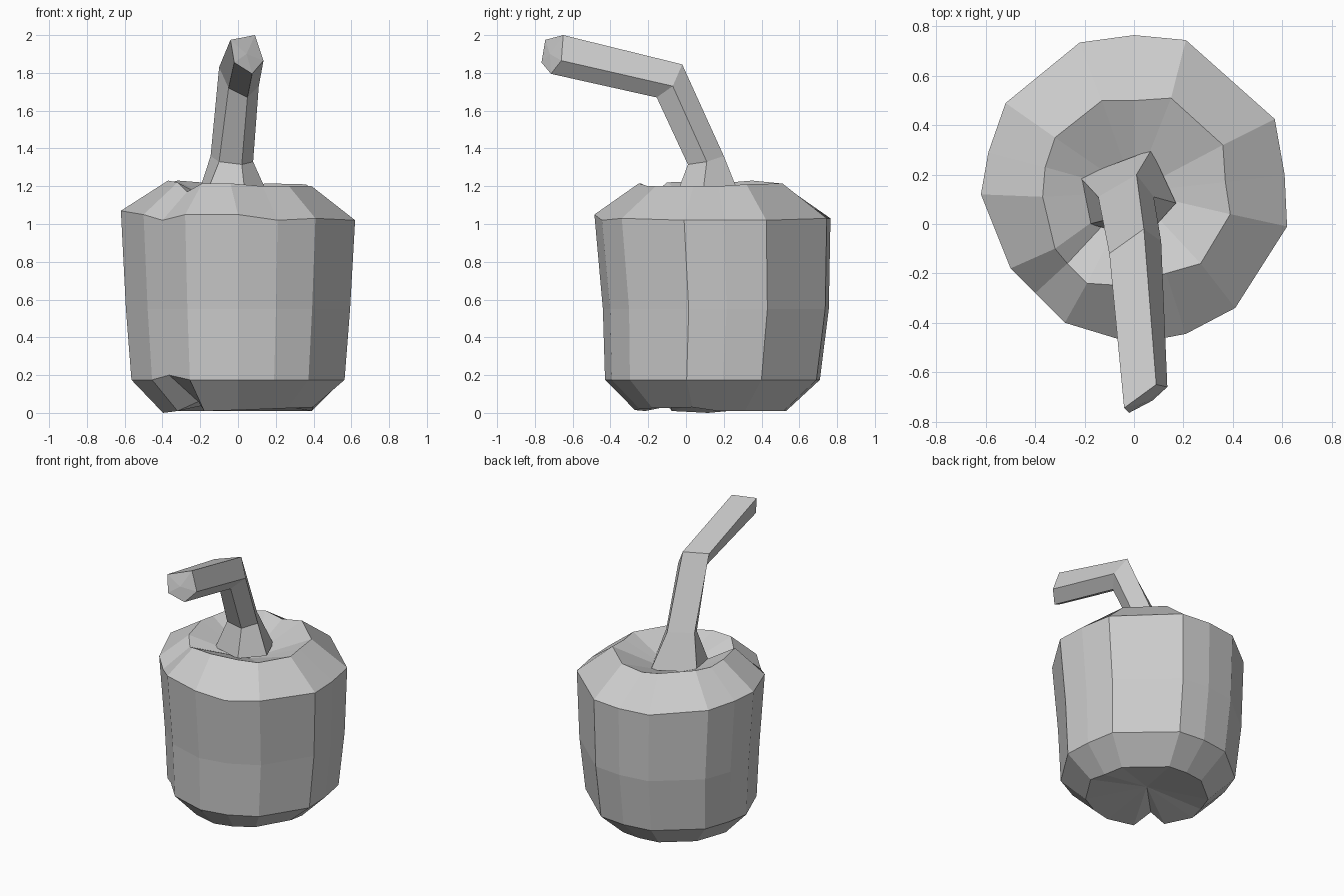
import bpy


def loft(name, rings, start_cap, end_cap):
    """Skin equal-length rings (counter-clockwise) and close both ends with fans."""
    n = len(rings[0])
    verts = [p for ring in rings for p in ring] + [start_cap, end_cap]
    first, last, top = len(verts) - 2, len(verts) - 1, (len(rings) - 1) * n
    faces = []
    for i in range(n):
        j = (i + 1) % n
        for r in range(len(rings) - 1):
            a, b = r * n, (r + 1) * n
            faces.append((a + i, a + j, b + j, b + i))
        faces.append((first, j, i))
        faces.append((last, top + i, top + j))
    mesh = bpy.data.meshes.new(name)
    mesh.from_pydata(verts, [], faces)
    mesh.update()
    obj = bpy.data.objects.new(name, mesh)
    bpy.context.collection.objects.link(obj)
    return obj


# Fruit outline: shoulder x, y, z and the matching rim x, y, z
outline = [
    (-.62, .12, 1.07, -.37, .11, 1.23), (-.50, -.18, 1.05, -.32, -.10, 1.22),
    (-.40, -.28, 1.02, -.27, -.16, 1.17), (-.28, -.40, 1.05, -.19, -.24, 1.215),
    (0, -.485, 1.05, -.04, -.25, 1.215), (.21, -.445, 1.02, .13, -.20, 1.20),
    (.41, -.34, 1.03, .27, -.16, 1.20), (.62, -.01, 1.02, .39, .04, 1.20),
    (.61, .20, 1.02, .37, .17, 1.20), (.57, .425, 1.02, .36, .32, 1.21),
    (.21, .745, 1.03, .15, .51, 1.215), (0, .765, 1.03, 0, .50, 1.19),
    (-.22, .735, 1.03, -.13, .50, 1.215), (-.52, .49, 1.05, -.32, .35, 1.23),
    (-.59, .29, 1.06, -.36, .23, 1.22),
]
CREASE = 2


def scaled(s, z, shift=0, lift=0):
    """Copy of the shoulder outline, scaled about the fruit axis."""
    return [(p[0] * s, .14 + shift + (p[1] - .14) * s, z + (lift if i == CREASE else 0))
            for i, p in enumerate(outline)]


bottom = scaled(.64, .01, -.01, .05)
bottom[CREASE] = (-.21, -.08, .06)
bottom[4:8] = [(x, y, .015 + .005 * i) for i, (x, y, z) in enumerate(bottom[4:8])]
bottom[0] = (bottom[0][0], bottom[0][1], 0)
fruit = loft("fruit_body",
             [bottom, scaled(.91, .175, 0, .025), scaled(.957, .55, .018),
              [p[:3] for p in outline], [p[3:] for p in outline]],
             (0, .13, .08), (0, .13, 1.05))

# Bent five-sided stem: base, flare, bend, tip
stem_rings = [
    [(-.22, .19, 1.13), (-.18, 0, 1.13), (.04, -.06, 1.13), (.17, .085, 1.13), (.07, .30, 1.11)],
    [(-.145, .11, 1.36), (-.10, .02, 1.33), (.02, .01, 1.315), (.08, .11, 1.33), (.01, .20, 1.36)],
    [(-.10, -.12, 1.83), (-.05, -.165, 1.72), (.05, -.155, 1.67), (.11, -.07, 1.73), (.04, -.02, 1.845)],
    [(-.04, -.745, 1.975), (-.02, -.765, 1.855), (.075, -.715, 1.795), (.135, -.66, 1.865), (.09, -.65, 2.0)],
]
stem = loft("stem", stem_rings, (0, .11, 1.08), (.045, -.72, 1.90))
